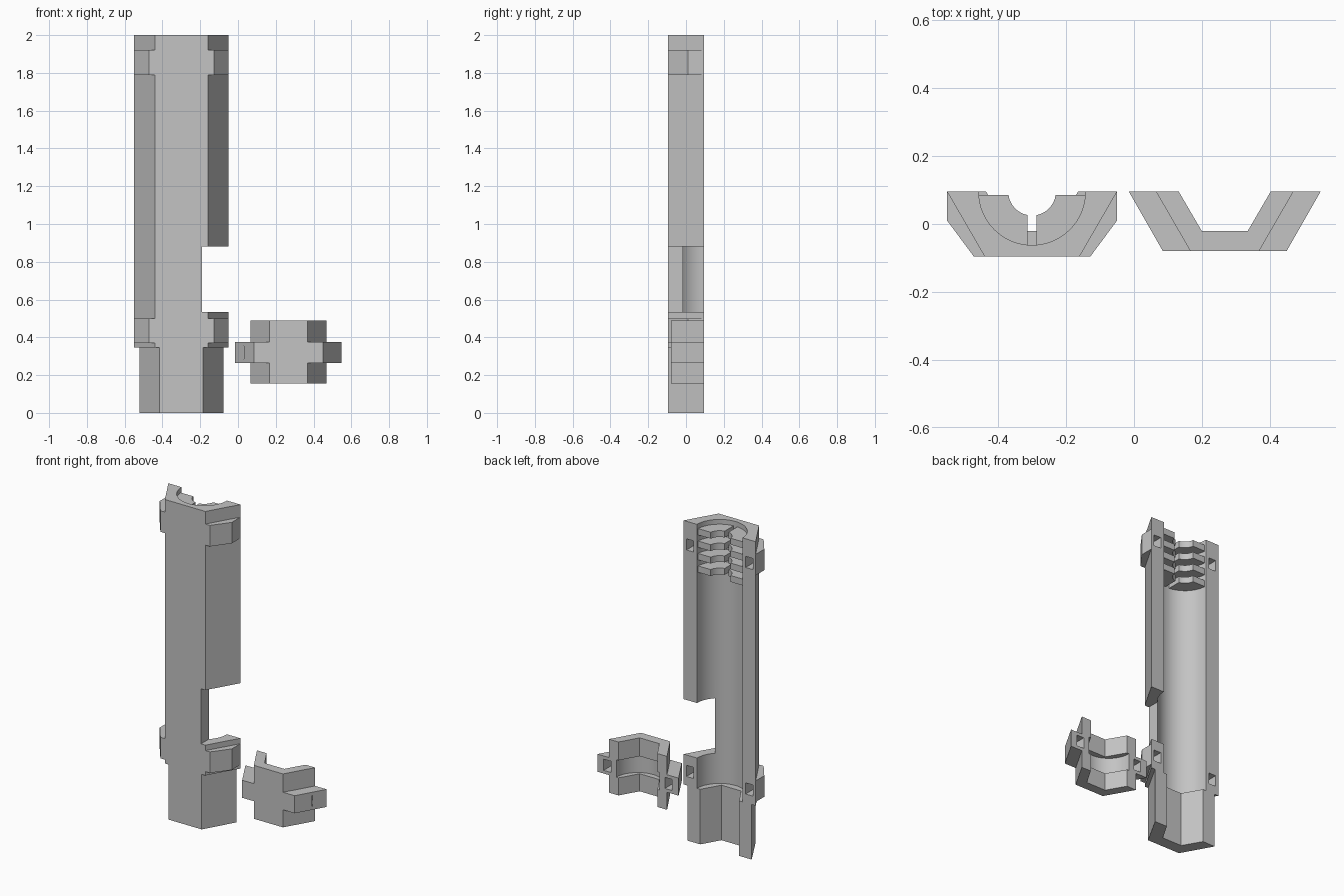
import bpy
import bmesh
from math import cos, sin, acos, asin, pi

cube = bpy.data.objects.get("Cube")
if cube:
    bpy.data.objects.remove(cube, do_unlink=True)

grey = bpy.data.materials.new("light_grey")
grey.use_nodes = True
grey.diffuse_color = (0.55, 0.55, 0.55, 1)
grey.node_tree.nodes["Principled BSDF"].inputs["Base Color"].default_value = (0.55, 0.55, 0.55, 1)

BACK, FRONT = 0.095, -0.095
BODY_X, CLIP_X = -0.30, 0.267
BORE = 0.157


def prism(name, points, z0, z1, cx):
    """Extrude a plan outline between two heights."""
    bm = bmesh.new()
    face = bm.faces.new([bm.verts.new((x + cx, y, z0)) for x, y in points])
    top = bmesh.ops.extrude_face_region(bm, geom=[face])["geom"]
    bmesh.ops.translate(bm, vec=(0, 0, z1 - z0),
                        verts=[v for v in top if isinstance(v, bmesh.types.BMVert)])
    bmesh.ops.recalc_face_normals(bm, faces=bm.faces)
    mesh = bpy.data.meshes.new(name)
    bm.to_mesh(mesh)
    bm.free()
    mesh.materials.append(grey)
    obj = bpy.data.objects.new(name, mesh)
    bpy.context.collection.objects.link(obj)
    return obj


def combine(target, tool, operation):
    """Apply a boolean and discard the tool."""
    mod = target.modifiers.new("bool", "BOOLEAN")
    mod.operation, mod.solver, mod.object = operation, "EXACT", tool
    bpy.context.view_layer.objects.active = target
    bpy.ops.object.modifier_apply(modifier=mod.name)
    bpy.data.objects.remove(tool, do_unlink=True)


def trapezoid(back_half, front_half, front=FRONT, back=BACK):
    return [(-back_half, back), (-front_half, front), (front_half, front), (back_half, back)]


def arc(radius, start, end, steps):
    angles = [start + (end - start) * i / steps for i in range(steps + 1)]
    return [(radius * cos(a), BACK + radius * sin(a)) for a in angles]


def open_back(points):
    """Carry a channel outline out past the flat back."""
    return [(points[0][0], 0.3)] + points + [(points[-1][0], 0.3)]


def box(x0, x1, y0, y1):
    return [(x0, y0), (x1, y0), (x1, y1), (x0, y1)]


def pockets(target, cx, offset, z):
    for side in (-1, 1):
        x = side * offset
        hole = prism("pocket", box(x - 0.025, x + 0.025, 0.015, 0.3), z - 0.035, z + 0.035, cx)
        combine(target, hole, "DIFFERENCE")


def finish(obj):
    bpy.ops.object.select_all(action="DESELECT")
    obj.select_set(True)
    bpy.context.view_layer.objects.active = obj
    bpy.ops.object.shade_smooth_by_angle(angle=pi / 9)


hex_channel = open_back(trapezoid(0.135, 0.068, -0.02))
round_channel = open_back(arc(BORE, -pi, 0, 32))

# Main half tube with a narrower foot
body = prism("half_tube_body", trapezoid(0.25, 0.14), 0.345, 2, BODY_X)
combine(body, prism("foot", trapezoid(0.222, 0.115), 0, 0.345, BODY_X), "UNION")

# Side bosses around the fasteners
boss = [(-0.25, BACK), (-0.25, 0.01), (-0.172, FRONT),
        (0.172, FRONT), (0.25, 0.01), (0.25, BACK)]
for z in (0.435, 1.855):
    combine(body, prism("boss", boss, z - 0.066, z + 0.066, BODY_X), "UNION")

# Round bore, hexagonal foot socket and side window
combine(body, prism("bore", round_channel, 0.345, 2.1, BODY_X), "DIFFERENCE")
combine(body, prism("socket", hex_channel, -0.1, 0.4, BODY_X), "DIFFERENCE")
combine(body, prism("window", box(0.11, 0.4, -0.3, 0.3), 0.535, 0.88, BODY_X), "DIFFERENCE")
for z in (0.435, 1.855):
    pockets(body, BODY_X, 0.205, z)

# Stacked fins at the top of the bore, split by a central slot
inner, outer, slot, drop = 0.07, 0.162, 0.013, 0.01
fin = (arc(inner, -asin(drop / inner), -acos(slot / inner), 8)
       + arc(outer, -acos(slot / outer), -asin(drop / outer), 16))
for i in range(4):
    top = 1.97 - 0.078 * i
    for side in (-1, 1):
        plate = prism("fin", [(side * x, y) for x, y in fin], top - 0.04, top, BODY_X)
        combine(body, plate, "UNION")
finish(body)

# Separate clamp with side tabs
clamp = prism("clamp", trapezoid(0.202, 0.101, -0.08), 0.155, 0.49, CLIP_X)
combine(clamp, prism("tabs", trapezoid(0.282, 0.182, -0.08), 0.265, 0.375, CLIP_X), "UNION")
combine(clamp, prism("clamp_socket", hex_channel, 0, 0.6, CLIP_X), "DIFFERENCE")
groove = open_back(arc(0.15, -pi, 0, 32))
combine(clamp, prism("groove", groove, 0.265, 0.375, CLIP_X), "DIFFERENCE")
pockets(clamp, CLIP_X, 0.212, 0.32)
finish(clamp)
